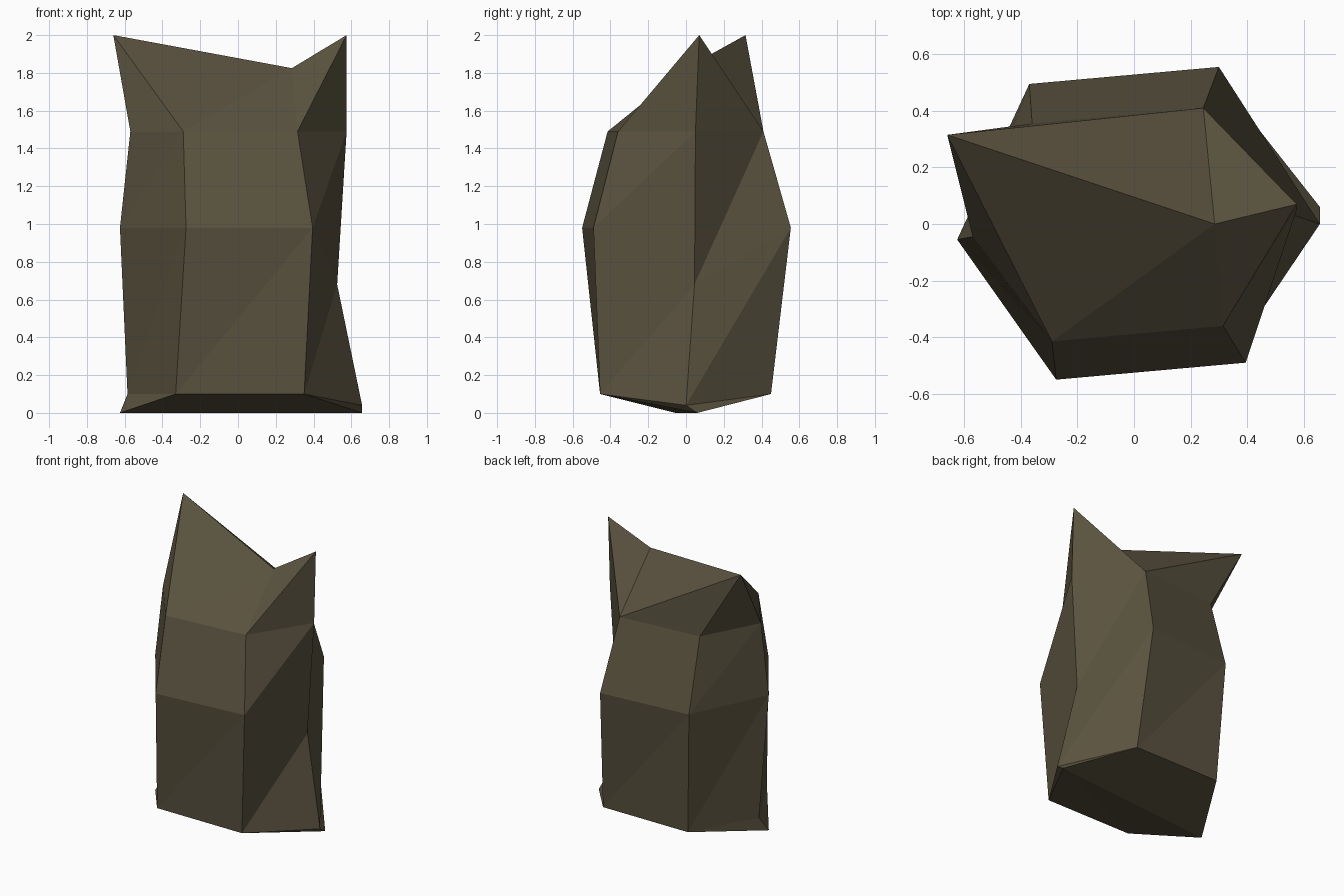
import bpy, bmesh

if "Cube" in bpy.data.objects:
    bpy.data.objects.remove(bpy.data.objects["Cube"])

# One stone colour
stone = bpy.data.materials.new("dark olive stone")
stone.diffuse_color = (0.102, 0.085, 0.05, 1)
stone.use_nodes = True
stone.node_tree.nodes["Principled BSDF"].inputs["Base Color"].default_value = stone.diffuse_color

# Six-sided rings, counter-clockwise: front left, front right, right, back right, back left, left
base = [(-.33, -.455, .1), (.35, -.455, .1), (.657, 0, .04),
        (.35, .45, .1), (-.33, .45, .1), (-.585, 0, .1)]
middle = [(-.275, -.55, .98), (.395, -.49, .98), (.525, .045, .68),
          (.30, .555, .98), (-.37, .495, .98), (-.625, -.055, .98)]
shoulder = [(-.29, -.415, 1.49), (.315, -.36, 1.49), (.575, .05, 1.49),
            (.245, .41, 1.49), (-.36, .355, 1.49), (-.57, -.045, 1.49)]

bm = bmesh.new()
rings = [[bm.verts.new(p) for p in ring] for ring in (base, middle, shoulder)]

# Side walls, each panel split along the same diagonal
for low, high in zip(rings, rings[1:]):
    for i in range(6):
        j = (i + 1) % 6
        bm.faces.new((low[i], low[j], high[j]))
        bm.faces.new((low[i], high[j], high[i]))

# Broken top: two peaks and a saddle point between them
fl, fr, r, br, bl, l = rings[2]
peak_l = bm.verts.new((-.66, .315, 2))
peak_r = bm.verts.new((.575, .07, 2))
saddle = bm.verts.new((.285, 0, 1.825))
for tri in ((l, fl, peak_l), (bl, l, peak_l), (br, bl, peak_l),
            (fr, r, peak_r), (r, br, peak_r),
            (fl, saddle, peak_l), (fl, fr, saddle), (fr, peak_r, saddle),
            (peak_r, br, saddle), (br, peak_l, saddle)):
    bm.faces.new(tri)

# Underside: a shallow keel running left to right
fl, fr, r, br, bl, l = rings[0]
keel_l = bm.verts.new((-.625, -.055, 0))
keel_r = bm.verts.new((.657, .06, 0))
for tri in ((l, keel_l, fl), (fl, keel_l, keel_r), (fl, keel_r, fr),
            (fr, keel_r, r), (r, keel_r, br), (br, keel_r, keel_l),
            (br, keel_l, bl), (bl, keel_l, l)):
    bm.faces.new(tri)

bmesh.ops.recalc_face_normals(bm, faces=bm.faces[:])
mesh = bpy.data.meshes.new("standing_rock")
bm.to_mesh(mesh)
bm.free()
mesh.materials.append(stone)
rock = bpy.data.objects.new("standing_rock", mesh)
bpy.context.collection.objects.link(rock)
